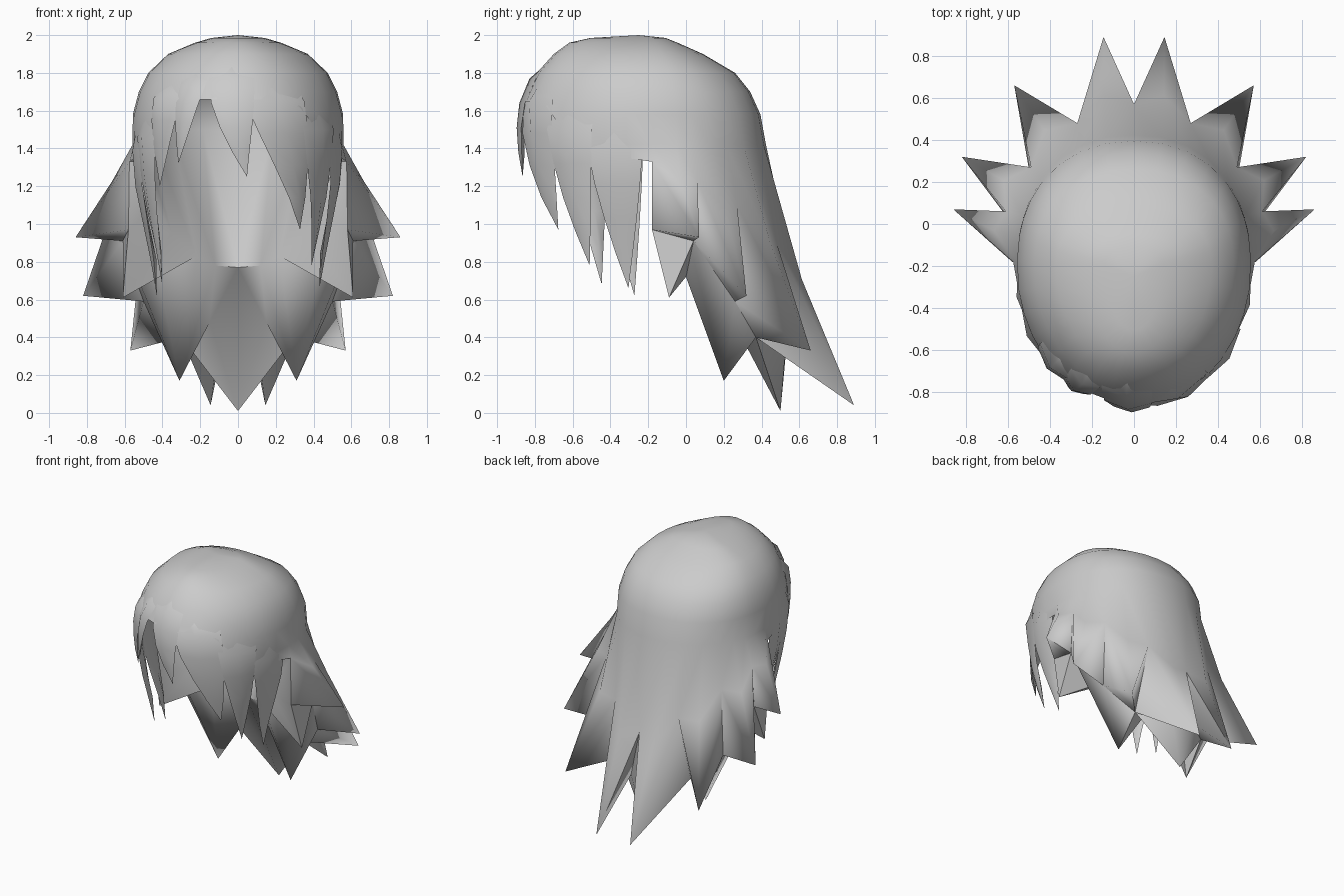
import bpy, bmesh
from math import sin, cos, radians, degrees, atan2
from mathutils import Vector

if "Cube" in bpy.data.objects:
    bpy.data.objects.remove(bpy.data.objects["Cube"])

CY = -0.2
# head profile by height: z, front y, back y, half width
PROFILE = [(0.5, -0.78, 0.6, 0.42), (0.78, -0.82, 0.56, 0.45), (1.2, -0.865, 0.46, 0.54),
           (1.5, -0.88, 0.41, 0.565), (1.65, -0.86, 0.38, 0.55), (1.8, -0.79, 0.26, 0.475),
           (1.9, -0.7, 0.09, 0.37), (1.98, -0.59, -0.09, 0.18), (2.0, -0.25, -0.16, 0.02)]


def head(deg, z, lift=0.0):
    """Point on the head surface; 0 degrees is the front, 90 is +x."""
    z = max(0.5, min(2.0, z))
    for a, b in zip(PROFILE, PROFILE[1:]):
        if z <= b[0]:
            t = (z - a[0]) / (b[0] - a[0])
            yf, yb, rx = (a[i] + t * (b[i] - a[i]) for i in (1, 2, 3))
            break
    s, c = sin(radians(deg)), cos(radians(deg))
    ry = CY - yf if c > 0 else yb - CY
    e = 1.0 if c > 0 else 0.9
    sx = (abs(s) ** e) * (1 if s > 0 else -1) if abs(s) > 1e-6 else 0.0
    cx = (abs(c) ** e) * (1 if c > 0 else -1) if abs(c) > 1e-6 else 0.0
    return Vector(((rx + lift) * sx, CY - (ry + lift) * cx, z))


def finish(bm, name, angle, mirror=False):
    bmesh.ops.remove_doubles(bm, verts=bm.verts, dist=0.0005)
    bmesh.ops.recalc_face_normals(bm, faces=bm.faces)
    me = bpy.data.meshes.new(name)
    bm.to_mesh(me)
    bm.free()
    ob = bpy.data.objects.new(name, me)
    bpy.context.collection.objects.link(ob)
    bpy.ops.object.select_all(action='DESELECT')
    ob.select_set(True)
    bpy.context.view_layer.objects.active = ob
    bpy.ops.object.shade_smooth_by_angle(angle=radians(angle))
    if mirror:
        ob.modifiers.new("mirror", 'MIRROR').use_clip = True
    return ob


def face(bm, *pts):
    bm.faces.new([bm.verts.new(p) for p in pts])


# Key points of the right half, side to back: slit tops, outer tips, lock bases
T = [Vector(p) for p in ((0.575, -0.18, 1.33), (0.61, 0.06, 1.23), (0.49, 0.27, 1.1),
                         (0.27, 0.48, 0.9), (0, 0.57, 0.75))]
TIP = [Vector(p) for p in ((0.86, 0.07, 0.93), (0.82, 0.32, 0.62), (0.57, 0.66, 0.33), (0.145, 0.89, 0.04))]
BASE = [Vector(p) for p in ((0.58, -0.18, 0.97), (0.61, 0.04, 0.91), (0.5, 0.26, 0.59),
                            (0.3, 0.37, 0.4), (0.1, 0.53, 0.38))]
MID = []
for k in range(4):
    m = (T[k] + T[k + 1]) / 2
    m += Vector((m.x, m.y - CY, 0)).normalized() * 0.04
    MID.append(m * 0.85 + TIP[k] * 0.15)

# Cap with the flaring outer back locks
bm = bmesh.new()
hem = [(head(a, z), a) for a, z in ((0, 1.66), (12, 1.66), (24, 1.66), (36, 1.62),
                                    (48, 1.5), (60, 1.42), (70, 1.38), (80, 1.35))]
for p in (T[0], MID[0], T[1], MID[1], T[2], MID[2], T[3], MID[3], T[4]):
    hem.append((p, degrees(atan2(p.x / 0.58, (CY - p.y) / 0.68))))
hem[-1] = (T[4], 180)
LEVELS = [1.96, 1.9, 1.8, 1.7, 1.58, 1.42]
cols = []
for p, a in hem:
    col = [Vector((0, -0.25, 2.0)), head(a, 1.985)]
    for z in LEVELS:
        col.append(head(a, z) if z > p.z + 0.02 else p.copy())
    col.append(p.copy())
    cols.append(col)
for c, d in zip(cols, cols[1:]):
    for i in range(len(c) - 1):
        pts = []
        for q in (c[i], c[i + 1], d[i + 1], d[i]):
            if all((q - r).length > 1e-4 for r in pts):
                pts.append(q)
        if len(pts) > 2:
            face(bm, *pts)
for k in range(4):
    face(bm, T[k], MID[k], TIP[k])
    face(bm, MID[k], T[k + 1], TIP[k])
    face(bm, T[k], TIP[k], BASE[k])
    face(bm, BASE[k], TIP[k], BASE[k + 1])
    face(bm, TIP[k], T[k + 1], BASE[k + 1])
finish(bm, "hair_cap", 80, True)

# Nape layer: lower locks, front skin and inner wall
E, B1, B2, B3, B4 = BASE
I0, J0, I1, J1, I2 = [Vector(p) for p in (
    (0.61, -0.09, 0.61), (0.42, 0.0, 0.72),
    (0.31, 0.2, 0.17), (0.15, 0.33, 0.48), (0, 0.5, 0.01))]
A = [Vector(p) for p in ((0, 0.1, 0.77), (0.12, 0.07, 0.78), (0.22, -0.02, 0.83),
                         (0.35, -0.08, 0.95), (0.43, -0.15, 1.1), (0.52, -0.18, 1.33))]
bm = bmesh.new()
for f in ((E, I0, B1), (B1, I0, J0), (B1, J0, I1), (B1, I1, B2), (B2, I1, B3), (B3, I1, J1),
          (J1, I2, B3), (B3, I2, B4), (B4, I2, T[4]),
          (A[0], I2, J1), (A[0], J1, A[1]), (A[1], J1, I1), (A[1], I1, A[2]), (A[2], I1, J0),
          (A[2], J0, I0), (A[2], I0, A[3]), (A[3], I0, E), (A[3], E, A[4]),
          (A[4], E, T[0]), (A[4], T[0], A[5])):
    face(bm, *f)
angles = (180, 162, 142, 122, 104, 92)
rows = [A] + [[head(a, z, -0.025) for a in angles] for z in (1.5, 1.65, 1.8, 1.9)]
for lo, hi in zip(rows, rows[1:]):
    for i in range(5):
        face(bm, lo[i], lo[i + 1], hi[i + 1], hi[i])
finish(bm, "nape_locks", 60, True)


def lock(name, a0, a1, z0, a_tip, z_tip, lift=0.03, bend=1.5):
    """Tapered fringe lock hugging the head from two root angles to a tip."""
    bm = bmesh.new()
    rings = []
    mid, half = (a0 + a1) / 2, (a1 - a0) / 2
    for t in (0, 0.2, 0.4, 0.6, 0.8):
        z = z0 + (z_tip - z0) * t
        a = mid + (a_tip - mid) * t ** bend
        w = half * (1 - t ** 1.6)
        up = -0.02 + 0.03 * min(1, t / 0.2)
        rings.append([bm.verts.new(head(a - w, z, up - 0.01)),
                      bm.verts.new(head(a, z, up + lift * (1 - t) * min(1, t / 0.2))),
                      bm.verts.new(head(a + w, z, up - 0.01)),
                      bm.verts.new(head(a, z, up - 0.03))])
    tip = bm.verts.new(head(a_tip, z_tip))
    for r, s in zip(rings, rings[1:]):
        for i in range(4):
            j = (i + 1) % 4
            bm.faces.new((r[i], r[j], s[j], s[i]))
    for i in range(4):
        bm.faces.new((rings[-1][i], rings[-1][(i + 1) % 4], tip))
    bm.faces.new(rings[0])
    finish(bm, name, 60)


# Fringe, then the long side locks
lock("fringe_centre", -20, 11, 1.9, 5, 1.25, 0.02, 2.0)
lock("fringe_sweep", -2, 37, 1.82, 42, 0.97, 0.01, 1.1)
lock("fringe_left_inner", -37, -18, 1.86, -35, 1.32, 0.02)
lock("fringe_left_outer", -56, -32, 1.78, -50, 1.2, 0.02)
lock("side_right_front", 36, 64, 1.68, 60, 0.78, 0.012)
lock("side_right_rear", 60, 88, 1.58, 80, 0.66, 0.008)
lock("side_left_front", -72, -50, 1.65, -66, 0.68, 0.012)
lock("side_left_rear", -88, -66, 1.58, -83, 0.62, 0.008)
